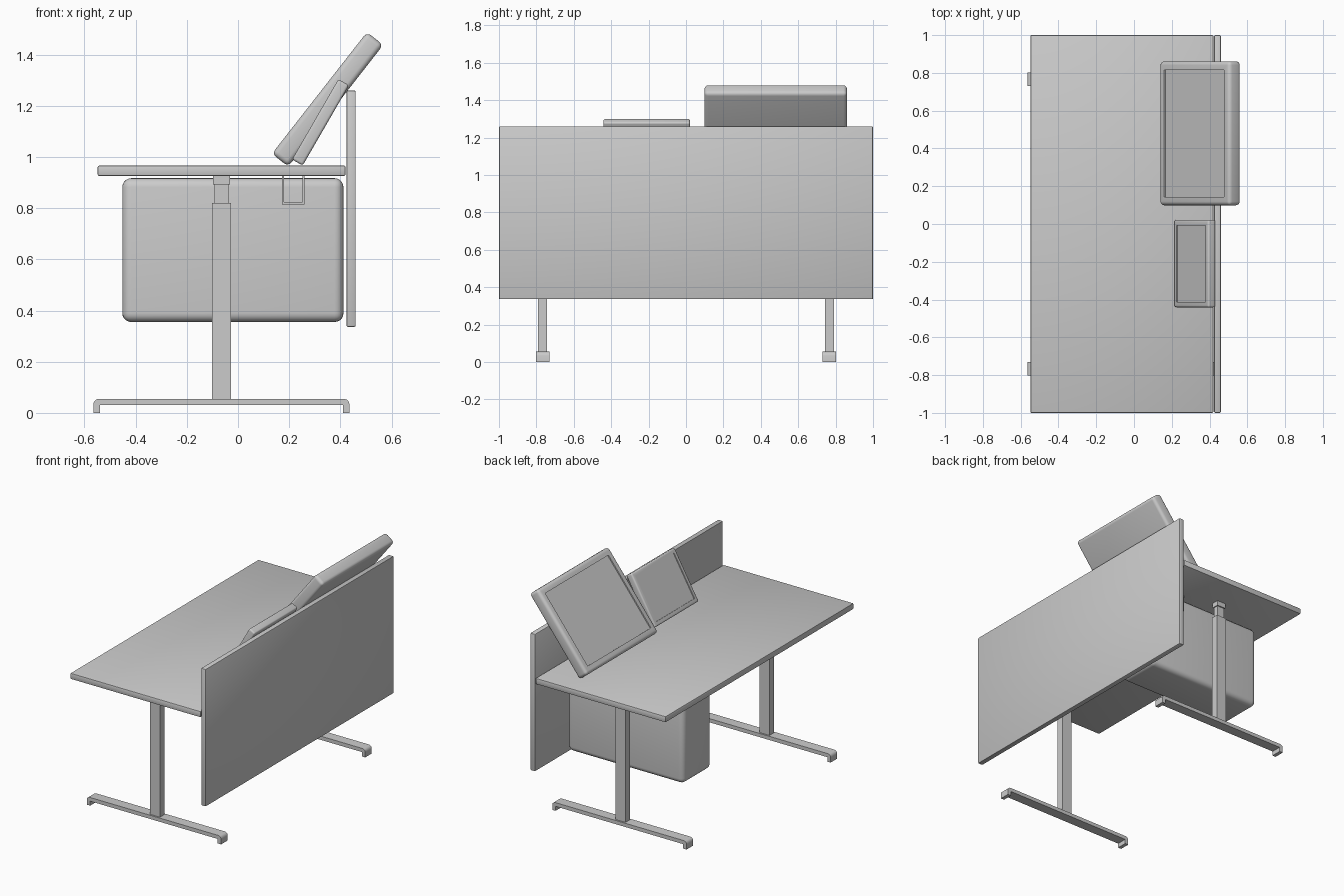
import bpy, bmesh, math
from mathutils import Matrix

if "Cube" in bpy.data.objects:
    bpy.data.objects.remove(bpy.data.objects["Cube"])


def finish(name, bm):
    bmesh.ops.recalc_face_normals(bm, faces=bm.faces)
    mesh = bpy.data.meshes.new(name)
    bm.to_mesh(mesh)
    bm.free()
    ob = bpy.data.objects.new(name, mesh)
    bpy.context.collection.objects.link(ob)
    bpy.ops.object.select_all(action='DESELECT')
    ob.select_set(True)
    bpy.context.view_layer.objects.active = ob
    bpy.ops.object.shade_smooth_by_angle(angle=math.radians(35))
    return ob


def box_bm(size, r=0, seg=2):
    bm = bmesh.new()
    bmesh.ops.create_cube(bm, size=1, matrix=Matrix.Diagonal((*size, 1)))
    if r:
        bmesh.ops.bevel(bm, geom=bm.edges[:], offset=r, segments=seg,
                        profile=0.5, affect='EDGES')
    return bm


def box(name, x, y, z, r=0, seg=2):
    """Box given by (min, max) on each axis."""
    bm = box_bm([b - a for a, b in (x, y, z)], r, seg)
    bmesh.ops.translate(bm, verts=bm.verts, vec=[(a + b) / 2 for a, b in (x, y, z)])
    return finish(name, bm)


def extrude_y(name, pts, y0, y1):
    """Profile in x-z, extruded along y."""
    bm = bmesh.new()
    face = bm.faces.new([bm.verts.new((x, y0, z)) for x, z in pts])
    new = bmesh.ops.extrude_face_region(bm, geom=[face])['geom']
    bmesh.ops.translate(bm, vec=(0, y1 - y0, 0),
                        verts=[v for v in new if isinstance(v, bmesh.types.BMVert)])
    return finish(name, bm)


def screen(name, centre, size, tilt, r, border, depth):
    """Leaning rounded slab with a recessed display on its -x face."""
    bm = box_bm(size, r, 4)
    bm.normal_update()
    face = max((f for f in bm.faces if f.normal.x < -0.99), key=lambda f: f.calc_area())
    bmesh.ops.inset_individual(bm, faces=[face], thickness=border - r)
    inner = bmesh.ops.extrude_discrete_faces(bm, faces=[face])['faces'][0]
    bmesh.ops.translate(bm, verts=inner.verts, vec=(depth, 0, 0))
    ob = finish(name, bm)
    ob.location = centre
    ob.rotation_euler = (0, math.radians(tilt), 0)


# Desk top and privacy panel
box("desk_top", (-0.548, 0.42), (-1, 1), (0.926, 0.966), 0.005)
box("privacy_panel", (0.424, 0.46), (-1, 1), (0.336, 1.26), 0.006)

# T-shaped legs, one at each end
foot_half = [(0.5, 0), (0.5, 0.035), (0.497, 0.045), (0.49, 0.052), (0.48, 0.055)]
foot = [(x - 0.065, z) for x, z in foot_half]
foot += [(-x - 0.065, z) for x, z in reversed(foot_half)]
foot += [(-0.54, 0), (-0.54, 0.03), (0.41, 0.03), (0.41, 0)]
for side, s in (("left", -1), ("right", 1)):
    c = s * 0.766
    extrude_y(side + "_foot", foot, c - 0.035, c + 0.035)
    box(side + "_post", (-0.102, -0.028), (c - 0.024, c + 0.024), (0.05, 0.82))
    box(side + "_inner_post", (-0.092, -0.038), (c - 0.016, c + 0.016), (0.80, 0.90))
    box(side + "_bracket", (-0.098, -0.032), (c - 0.024, c + 0.024), (0.893, 0.927))

# Open cable channel under the top
extrude_y("cable_tray", [(0.172, 0.927), (0.172, 0.815), (0.259, 0.815), (0.259, 0.927),
                         (0.252, 0.927), (0.252, 0.823), (0.179, 0.823), (0.179, 0.927)],
          -0.7, 0.7)

# Rounded cabinet under the top
box("under_desk_cabinet", (-0.452, 0.412), (0.37, 0.675), (0.355, 0.917), 0.035, 5)

# Two leaning screens
screen("large_screen", (0.35, 0.48, 1.225), (0.081, 0.762, 0.603), 38, 0.02, 0.055, 0.008)
screen("small_screen", (0.3225, -0.21, 1.135), (0.048, 0.462, 0.362), 30, 0.01, 0.035, 0.006)
